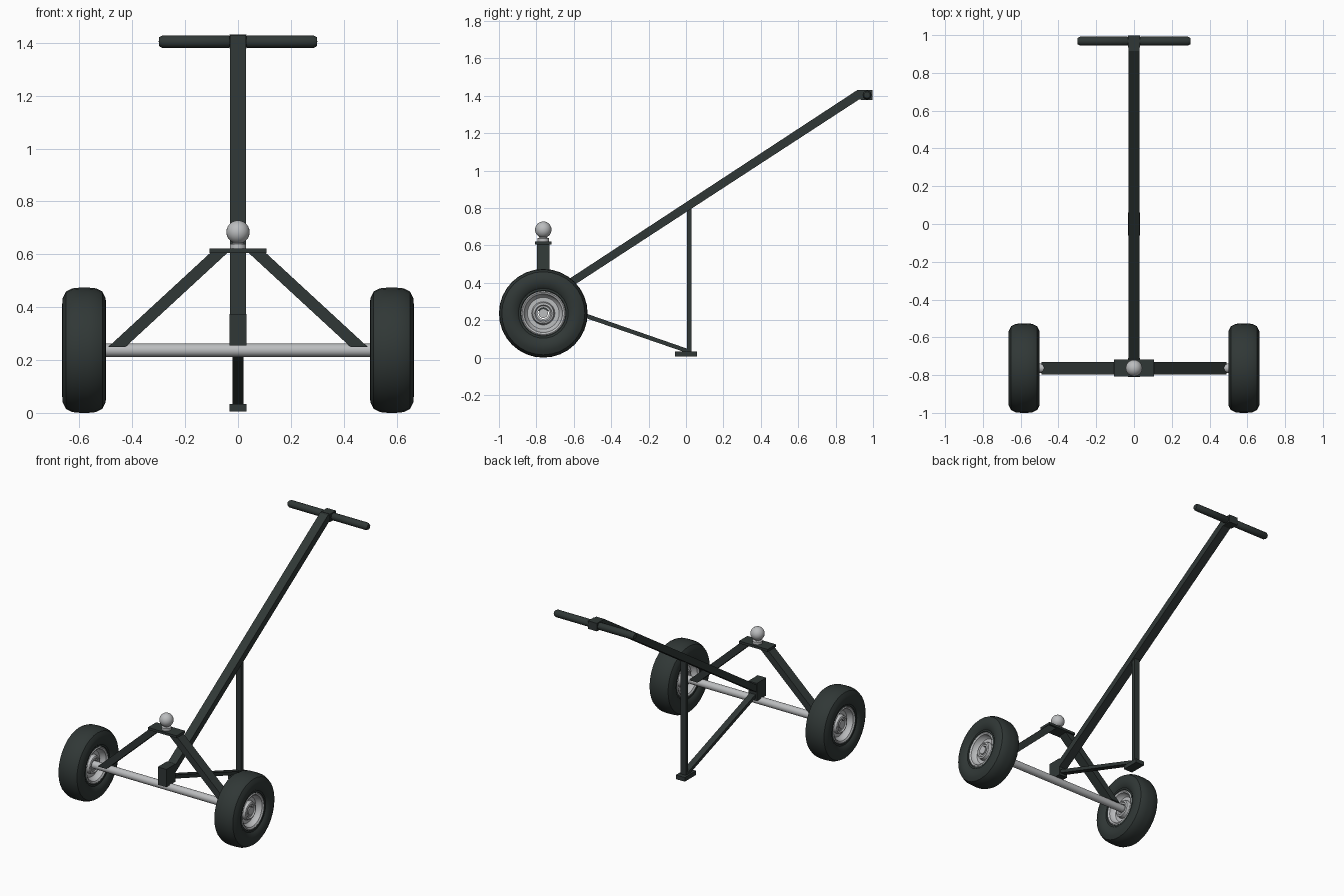
import bpy
import bmesh
import math
from mathutils import Matrix, Vector

cube = bpy.data.objects.get("Cube")
if cube:
    bpy.data.objects.remove(cube, do_unlink=True)


def material(name, color):
    mat = bpy.data.materials.new(name)
    mat.use_nodes = True
    mat.diffuse_color = color
    bsdf = mat.node_tree.nodes["Principled BSDF"]
    bsdf.inputs["Base Color"].default_value = color
    return mat


DARK = material("dark_green_grey", (0.03, 0.039, 0.037, 1))
STEEL = material("light_steel", (0.5, 0.51, 0.52, 1))

AXLE = Vector((0, -0.763, 0.237))


def finish(name, bm, mat, smooth=False):
    bmesh.ops.recalc_face_normals(bm, faces=bm.faces)
    mesh = bpy.data.meshes.new(name)
    bm.to_mesh(mesh)
    bm.free()
    mesh.materials.append(mat)
    obj = bpy.data.objects.new(name, mesh)
    bpy.context.collection.objects.link(obj)
    if smooth:
        bpy.ops.object.select_all(action='DESELECT')
        obj.select_set(True)
        bpy.context.view_layer.objects.active = obj
        bpy.ops.object.shade_smooth_by_angle(angle=math.radians(35))
    return obj


def box(name, x, y, z, mat=DARK):
    """Box from (low, high) pairs on each axis."""
    bm = bmesh.new()
    size = [b - a for a, b in (x, y, z)]
    mid = [(a + b) / 2 for a, b in (x, y, z)]
    bmesh.ops.create_cube(bm, size=1, matrix=Matrix.Translation(mid) @ Matrix.Diagonal((*size, 1)))
    return finish(name, bm, mat)


def prism(name, outline, place, low, high):
    """Extrude a 2D outline between two depths; place maps (u, v, depth) to xyz."""
    bm = bmesh.new()
    face = bm.faces.new([bm.verts.new(place(u, v, low)) for u, v in outline])
    ext = bmesh.ops.extrude_face_region(bm, geom=[face])
    verts = [e for e in ext["geom"] if isinstance(e, bmesh.types.BMVert)]
    step = Vector(place(0, 0, high)) - Vector(place(0, 0, low))
    bmesh.ops.translate(bm, verts=verts, vec=step)
    return finish(name, bm, DARK)


def lathe(name, profile, center, axis, mat, steps=32):
    """Revolve (offset along axis, radius) points about X or Z."""
    bm = bmesh.new()
    verts = [bm.verts.new((a, r, 0) if axis == 'X' else (r, 0, a)) for a, r in profile]
    edges = [bm.edges.new(pair) for pair in zip(verts, verts[1:])]
    bmesh.ops.spin(bm, geom=verts + edges, cent=(0, 0, 0),
                   axis=(1, 0, 0) if axis == 'X' else (0, 0, 1),
                   angle=math.tau, steps=steps, use_merge=False)
    bmesh.ops.remove_doubles(bm, verts=bm.verts, dist=0.0005)
    bmesh.ops.translate(bm, verts=bm.verts, vec=center)
    return finish(name, bm, mat, smooth=True)


def both_sides(half):
    """Complete a profile by mirroring its offsets."""
    return half + [(-a, r) for a, r in reversed(half)]


def side_view(u, v, d):
    return (d, u, v)


def front_view(u, v, d):
    return (u, d, v)


# Wheels, hubs, braces and grips, one per side
tyre = both_sides([(0.055, 0.113), (0.066, 0.122), (0.066, 0.133), (0.078, 0.148),
                   (0.083, 0.175), (0.081, 0.198), (0.069, 0.222), (0.045, 0.234), (0.015, 0.237)])
tyre.append(tyre[0])
rim = both_sides([(0.062, 0.119), (0.066, 0.113), (0.06, 0.103), (0.035, 0.096), (0.025, 0.085),
                  (0.025, 0.062), (0.048, 0.056), (0.052, 0.046), (0.044, 0.04), (0.044, 0.03)])
grip = [(0.03, 0), (0.03, 0.02), (0.036, 0.024), (0.285, 0.024), (0.298, 0.017), (0.3, 0)]

for side, s in (("left", 1), ("right", -1)):
    wheel_center = AXLE + Vector((s * 0.582, 0, 0))
    lathe(side + "_tyre", tyre, wheel_center, 'X', DARK)
    lathe(side + "_rim", rim, wheel_center, 'X', STEEL)
    brace = [(s * 0.49, 0.25), (s * 0.425, 0.25), (s * 0.035, 0.61), (s * 0.1, 0.61)]
    prism(side + "_brace", brace, front_view, -0.796, -0.73)
    lathe(side + "_grip", [(s * a, r) for a, r in grip], (0, 0.968, 1.404), 'X', DARK, 12)

# Axle running through both hubs
lathe("axle", [(-0.63, 0), (-0.63, 0.025), (0.63, 0.025), (0.63, 0)], AXLE, 'X', STEEL, 20)

# Hitch plate and ball
box("hitch_plate", (-0.107, 0.107), (-0.808, -0.718), (0.605, 0.621))
ball_radius = 0.044
ball = [(0, 0), (0, 0.031), (0.018, 0.031), (0.022, 0.02), (0.027, 0.02)]
for i in range(13):
    t = math.radians(27 + i * 153 / 12)
    ball.append((0.064 - ball_radius * math.cos(t), ball_radius * math.sin(t)))
lathe("hitch_ball", ball, (0, AXLE.y, 0.62), 'Z', STEEL, 24)

# Handle block above the axle, and the bent handle
box("handle_block", (-0.032, 0.032), (-0.81, -0.71), (0.255, 0.375))
handle = [(-0.73, 0.302), (0.925, 1.38), (0.995, 1.38), (0.995, 1.43), (0.915, 1.43), (-0.73, 0.352)]
prism("handle", handle, side_view, -0.03, 0.03)
box("grip_socket", (-0.033, 0.033), (0.935, 0.997), (1.378, 1.432))

# Rear stand: post, sloping strut and foot
box("stand_post", (-0.02, 0.02), (0.005, 0.03), (0.03, 0.815))
strut = [(-0.72, 0.275), (-0.72, 0.3), (0.015, 0.045), (0.015, 0.022)]
prism("stand_strut", strut, side_view, -0.021, 0.021)
box("stand_foot", (-0.033, 0.033), (-0.06, 0.06), (0.006, 0.034))
